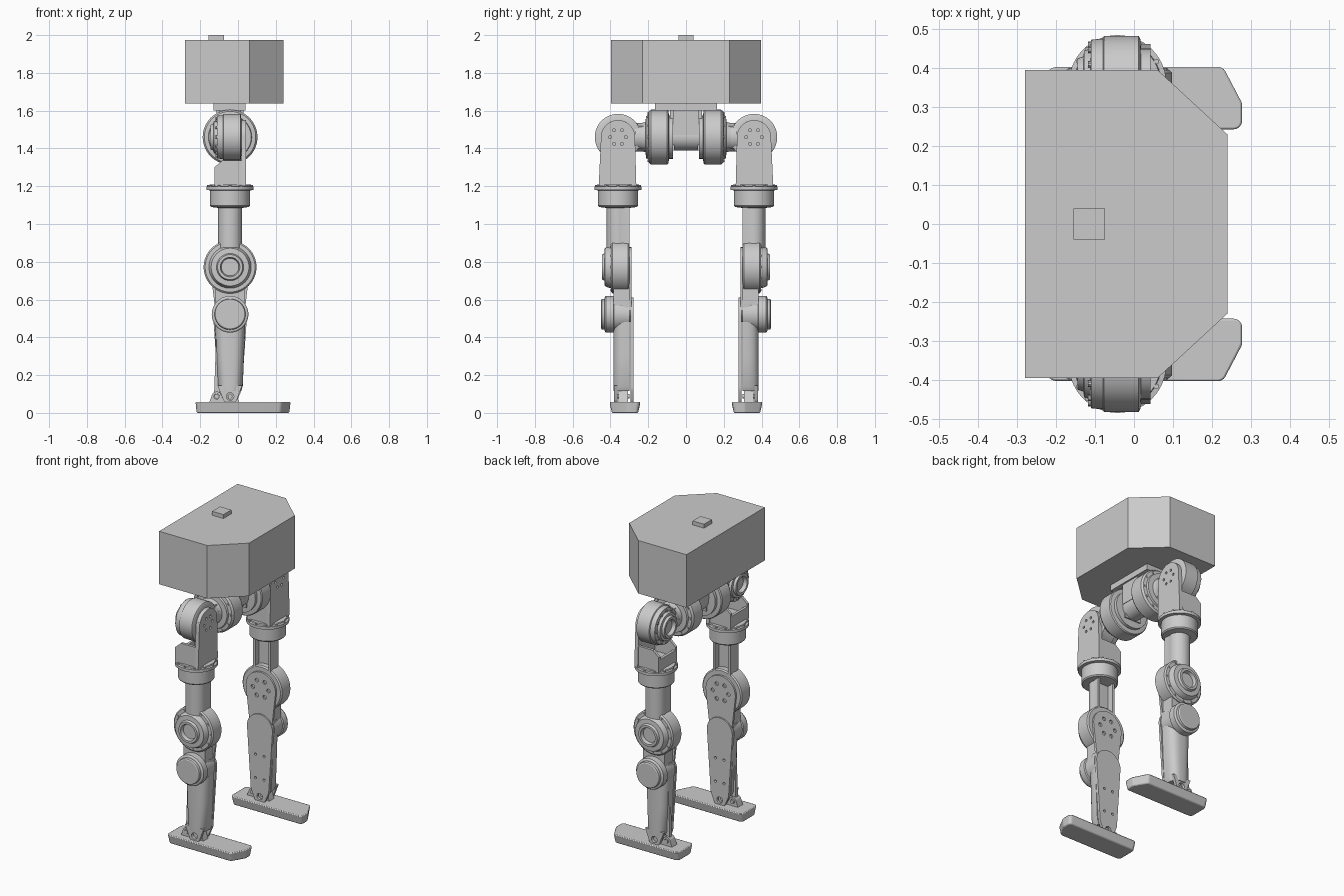
import bpy, bmesh, math
from mathutils import Vector
from mathutils.geometry import convex_hull_2d

if "Cube" in bpy.data.objects:
    bpy.data.objects.remove(bpy.data.objects["Cube"])

GREY = (0.6, 0.6, 0.6, 1)
mat = bpy.data.materials.new("light_grey")
mat.use_nodes = True
mat.diffuse_color = GREY
mat.node_tree.nodes["Principled BSDF"].inputs["Base Color"].default_value = GREY

CX, CY = -0.042, 0.36          # leg axis
HIP, KNEE, SHIN, ANKLE = 1.46, 0.772, 0.522, 0.087
parts = []


def place(axis, u, v, t):
    """Map 2D profile coordinates and a depth along an axis to world space."""
    return {"x": (t, u, v), "y": (u, t, v), "z": (u, v, t)}[axis]


def finish(bm, name, pair):
    bmesh.ops.recalc_face_normals(bm, faces=bm.faces)
    me = bpy.data.meshes.new(name)
    bm.to_mesh(me)
    bm.free()
    me.materials.append(mat)
    ob = bpy.data.objects.new(name, me)
    bpy.context.collection.objects.link(ob)
    if pair:
        m = ob.modifiers.new("other_side", "MIRROR")
        m.use_axis = (False, True, False)
        m.use_mirror_merge = False
    parts.append(ob)
    return ob


def loft(name, rings, pair=True):
    bm = bmesh.new()
    vs = [[bm.verts.new(p) for p in ring] for ring in rings]
    n = len(vs[0])
    for a, b in zip(vs, vs[1:]):
        for i in range(n):
            j = (i + 1) % n
            bm.faces.new((a[i], a[j], b[j], b[i]))
    bm.faces.new(vs[0])
    bm.faces.new(vs[-1])
    return finish(bm, name, pair)


def prism(name, axis, outline, lo, hi, pair=True):
    return loft(name, [[place(axis, u, v, t) for u, v in outline] for t in (lo, hi)], pair)


def box(name, x, y, z, pair=True):
    return prism(name, "z", [(x[0], y[0]), (x[1], y[0]), (x[1], y[1]), (x[0], y[1])], *z, pair)


def circle(c, r, n=40):
    return [(c[0] + r * math.cos(2 * math.pi * i / n), c[1] + r * math.sin(2 * math.pi * i / n))
            for i in range(n)]


def hull(*groups):
    pts = [Vector(p) for g in groups for p in g]
    return [tuple(pts[i]) for i in convex_hull_2d(pts)]


def lathe(name, axis, c, profile, pair=True):
    """Turned part: profile is (radius, position along axis)."""
    return loft(name, [[place(axis, u, v, t) for u, v in circle(c, r, 56)] for r, t in profile], pair)


def studs(name, axis, c, ring, r, lo, hi, n, start=0):
    bm = bmesh.new()
    for i in range(n):
        a = start + 2 * math.pi * i / n
        o = circle((c[0] + ring * math.cos(a), c[1] + ring * math.sin(a)), r, 10)
        a_, b_ = [[bm.verts.new(place(axis, u, v, t)) for u, v in o] for t in (lo, hi)]
        bm.faces.new(a_)
        bm.faces.new(b_)
        for k in range(10):
            bm.faces.new((a_[k], a_[k - 1], b_[k - 1], b_[k]))
    return finish(bm, name, True)


def drill(ob, axis, holes, lo, hi):
    """Cut round holes (u, v, r) through a part."""
    for u, v, r in holes:
        cut = prism("cutter", axis, circle((u, v), r, 16), lo, hi, False)
        parts.remove(cut)
        cut.hide_render = True
        m = ob.modifiers.new("hole", "BOOLEAN")
        m.operation, m.object, m.solver = "DIFFERENCE", cut, "EXACT"
        ob.modifiers.move(len(ob.modifiers) - 1, 0)
        bpy.context.view_layer.objects.active = ob
        bpy.ops.object.modifier_apply(modifier=m.name)
        bpy.data.objects.remove(cut)


# Torso and sensor
prism("torso", "z", [(-0.28, -0.396), (0.06, -0.396), (0.24, -0.23), (0.24, 0.23), (0.06, 0.396),
                     (-0.28, 0.396)], 1.637, 1.975, False)
box("top_sensor", (-0.155, -0.075), (-0.04, 0.04), (1.97, 2.0), False)

# Pelvis
box("pelvis_plate", (-0.13, 0.04), (-0.165, 0.165), (1.6, 1.64), False)
box("pelvis_block", (-0.115, 0.03), (-0.068, 0.068), (1.47, 1.605), False)
lathe("pelvis_axle", "y", (CX, HIP), [(0.07, -0.1), (0.07, 0.1)], False)
box("pelvis_bracket", (-0.1, 0.015), (0.06, 0.085), (1.39, 1.6))

# Hip pitch motors and brackets
lathe("hip_pitch_motor", "y", (CX, HIP),
      [(0.085, 0.068), (0.115, 0.07), (0.115, 0.09), (0.14, 0.093), (0.145, 0.1), (0.145, 0.185),
       (0.136, 0.197), (0.115, 0.2), (0.112, 0.212), (0.08, 0.214), (0.075, 0.235), (0.05, 0.236)])
studs("hip_pitch_bolts", "y", (CX, HIP), 0.125, 0.008, 0.195, 0.203, 12)
prism("hip_link", "y", hull(circle((CX, HIP), 0.075)), 0.23, 0.27)
box("hip_link_arm", (-0.09, 0.01), (0.21, 0.3), (1.4, 1.52))

# Hip roll motors, turned around the x axis
lathe("hip_roll_motor", "x", (CY, HIP),
      [(0.04, -0.125), (0.05, -0.145), (0.065, -0.145), (0.07, -0.13), (0.085, -0.128),
       (0.09, -0.112), (0.113, -0.11), (0.116, -0.08), (0.123, -0.077), (0.123, 0.012),
       (0.116, 0.016), (0.09, 0.018), (0.09, 0.03)])
studs("hip_roll_bolts", "x", (CY, HIP), 0.1, 0.008, -0.118, -0.108, 12)

# Yoke carrying the leg: tall rounded plate with low cheeks
yoke = prism("yoke_plate", "x", hull(circle((CY, HIP), 0.09), [(0.263, 1.2), (0.462, 1.2)]),
             0.018, 0.042)
drill(yoke, "x", [(CY + 0.042 * math.cos(k * math.pi / 3), HIP + 0.042 * math.sin(k * math.pi / 3),
                   0.008) for k in range(6)], 0.0, 0.1)
for nm, y in (("yoke_inner_cheek", (0.268, 0.285)), ("yoke_outer_cheek", (0.438, 0.455))):
    prism(nm, "y", [(-0.125, 1.2), (0.03, 1.2), (0.03, 1.335), (-0.085, 1.335), (-0.125, 1.3)], *y)
box("yoke_floor", (-0.12, 0.03), (0.275, 0.45), (1.195, 1.24))
box("yoke_back_rib", (-0.125, -0.108), (0.275, 0.45), (1.2, 1.28))

# Yaw motors
lathe("yaw_motor", "z", (CX, CY),
      [(0.062, 1.085), (0.1, 1.09), (0.106, 1.097), (0.106, 1.178), (0.125, 1.18), (0.125, 1.198),
       (0.112, 1.2), (0.11, 1.208), (0.08, 1.21)])
studs("yaw_bolts", "z", (CX, CY), 0.115, 0.007, 1.195, 1.207, 12)

# Thigh: half-round tube open towards the inside
arc = [(a * math.pi / 20) for a in range(-2, 23)]
prism("thigh_tube", "z",
      [(CX + 0.063 * math.cos(a), CY + 0.06 * math.sin(a)) for a in arc]
      + [(-0.105, 0.3), (-0.088, 0.3), (-0.088, 0.34), (0.004, 0.34), (0.004, 0.3), (0.021, 0.3)],
      0.83, 1.1)

# Knee motors with stepped outer hub
lathe("knee_motor", "y", (CX, KNEE),
      [(0.1, 0.3), (0.132, 0.3), (0.14, 0.307), (0.14, 0.388), (0.132, 0.396), (0.112, 0.397),
       (0.108, 0.412), (0.1, 0.43), (0.072, 0.432), (0.066, 0.446), (0.052, 0.446), (0.046, 0.425)])
studs("knee_bolts", "y", (CX, KNEE), 0.122, 0.006, 0.39, 0.401, 12)
kp = prism("knee_plate", "y", hull(circle((CX, KNEE), 0.105), circle((CX, 0.56), 0.08)),
           0.288, 0.303)
drill(kp, "y", [(CX + 0.055 * math.cos(k * math.pi / 3), KNEE + 0.055 * math.sin(k * math.pi / 3),
                 0.012) for k in range(6)], 0.27, 0.298)
box("knee_to_shin_link", (-0.118, 0.035), (0.3, 0.383), (0.5, 0.69))

# Ankle drive motors
lathe("ankle_drive", "y", (CX, SHIN),
      [(0.09, 0.3), (0.09, 0.38), (0.097, 0.384), (0.097, 0.424), (0.09, 0.43), (0.082, 0.431),
       (0.08, 0.446), (0.074, 0.45)])

# Shin: rounded tapering outer cover and flat inner plate
rings = []
for z, w in ((0.58, 0.083), (0.45, 0.08), (0.3, 0.074), (0.14, 0.067), (0.115, 0.055)):
    rings.append([(CX + w * math.copysign(abs(math.cos(a)) ** 0.7, math.cos(a)),
                   0.3 + 0.085 * math.sin(a) ** 0.7, z)
                  for a in [k * math.pi / 24 for k in range(24)] + [math.pi - 1e-9]])
loft("shin_cover", rings)
plate = prism("shin_plate", "y", hull(circle((CX, SHIN), 0.09), circle((CX, 0.14), 0.064),
                                      circle((CX, ANKLE), 0.043)), 0.279, 0.295)
drill(plate, "y", [(CX + dx, z, 0.008) for dx in (-0.03, 0.03) for z in (0.2, 0.35)]
      + [(CX, ANKLE, 0.02)], 0.2, 0.35)
tip = prism("shin_outer_tip", "y", hull(circle((CX, ANKLE), 0.04), [(-0.108, 0.145), (0.022, 0.145)]),
            0.362, 0.38)
drill(tip, "y", [(CX, ANKLE, 0.02)], 0.3, 0.5)

# Ankle lugs, pins and push rod
for nm, x, r in (("ankle_lug", CX, 0.035), ("push_rod_lug", -0.113, 0.026)):
    lug = prism(nm, "y", hull(circle((x, ANKLE), r), [(x - r - 0.015, 0.05), (x + r + 0.015, 0.05)]),
                0.308, 0.358)
    drill(lug, "y", [(x, ANKLE, 0.014)], 0.2, 0.45)
    lathe(nm + "_pin", "y", (x, ANKLE), [(0.012, 0.3), (0.012, 0.364)])
prism("push_rod", "y", hull(circle((-0.113, ANKLE), 0.014), circle((-0.1, 0.45), 0.014)), 0.322, 0.344)

# Feet: slanted toe, rounded heel, bevelled sole
foot = prism("foot", "z", hull(circle((0.215, 0.382), 0.023), circle((0.256, 0.305), 0.022),
                               circle((0.256, 0.264), 0.022), circle((-0.2, 0.379), 0.025),
                               circle((-0.2, 0.266), 0.025)), 0.0, 0.058)
bm = bmesh.new()
bm.from_mesh(foot.data)
for v in bm.verts:
    if v.co.z < 0.01:
        v.co.x = 0.026 + (v.co.x - 0.026) * 0.975
        v.co.y = 0.322 + (v.co.y - 0.322) * 0.85
bm.to_mesh(foot.data)
bm.free()
bev = foot.modifiers.new("soft_rim", "BEVEL")
bev.width, bev.segments, bev.angle_limit = 0.006, 2, math.radians(50)
foot.modifiers.move(1, 0)

# Smooth shading with sharp edges kept
bpy.ops.object.select_all(action="DESELECT")
for ob in parts:
    ob.select_set(True)
bpy.context.view_layer.objects.active = parts[0]
bpy.ops.object.shade_smooth_by_angle(angle=math.radians(30))
